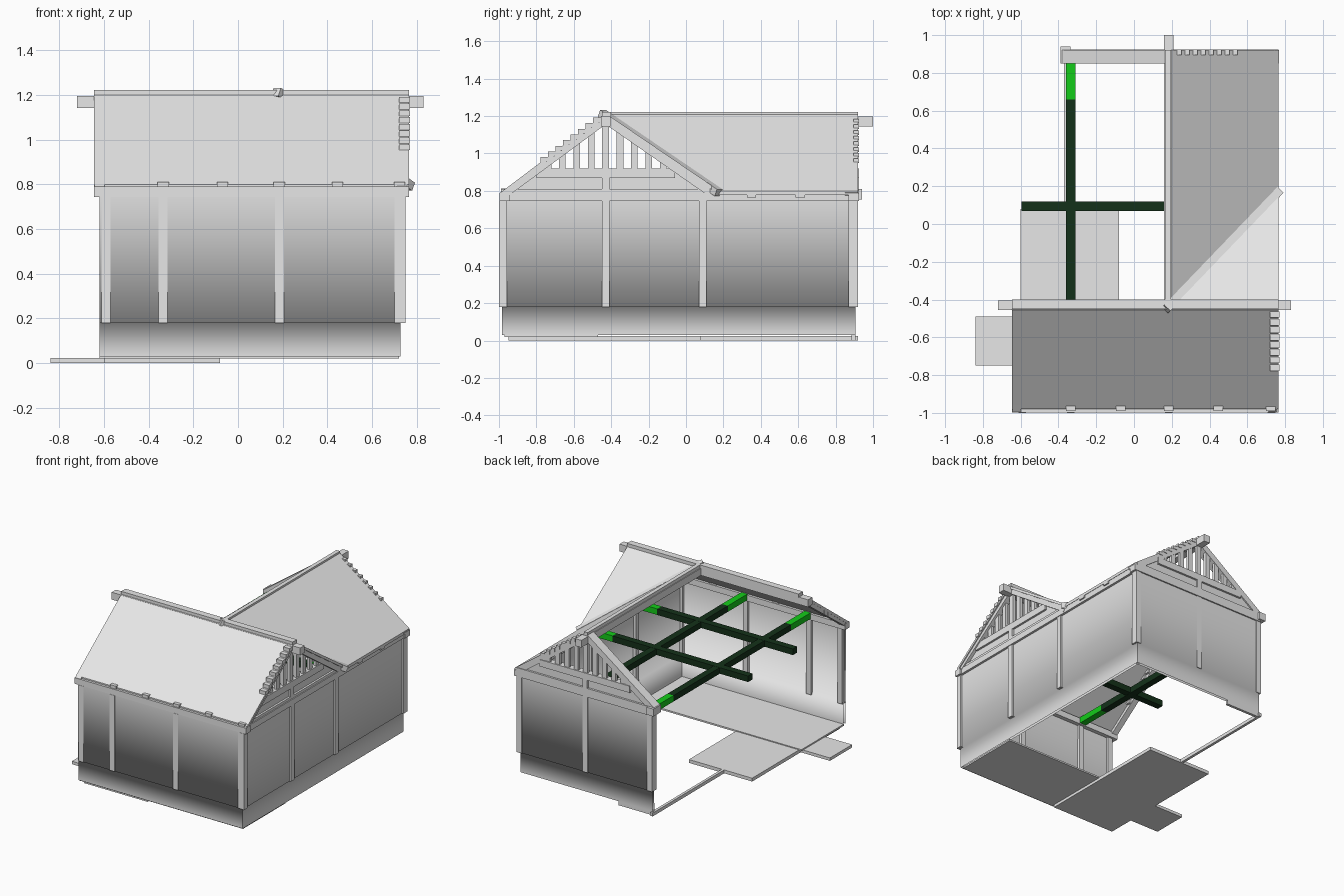
import bpy, bmesh
from mathutils import Vector

cube = bpy.data.objects.get("Cube")
if cube:
    bpy.data.objects.remove(cube, do_unlink=True)


def material(name, rgb):
    m = bpy.data.materials.new(name)
    m.use_nodes = True
    m.diffuse_color = (*rgb, 1)
    node = next(n for n in m.node_tree.nodes if n.type == 'BSDF_PRINCIPLED')
    node.inputs["Base Color"].default_value = (*rgb, 1)
    return m


GREY = material("plain grey", (0.8, 0.8, 0.8))
GREEN = material("bright green", (0.007, 0.6, 0.01))
DARK = material("dark green", (0.007, 0.031, 0.01))


def finish(name, bm, mat=GREY):
    mesh = bpy.data.meshes.new(name)
    bm.to_mesh(mesh)
    bm.free()
    mesh.materials.append(mat)
    obj = bpy.data.objects.new(name, mesh)
    bpy.context.collection.objects.link(obj)
    return obj


def box(name, x, y, z, mat=GREY):
    bm = bmesh.new()
    bmesh.ops.create_cube(bm, size=1)
    for v in bm.verts:
        v.co = [(a + b) / 2 + c * (b - a) for (a, b), c in zip((x, y, z), v.co)]
    return finish(name, bm, mat)


def beam(name, p, q, width, height):
    p, q = Vector(p), Vector(q)
    d = q - p
    bm = bmesh.new()
    bmesh.ops.create_cube(bm, size=1)
    rot = d.to_track_quat('X', 'Z')
    for v in bm.verts:
        v.co = rot @ Vector((v.co.x * d.length, v.co.y * width, v.co.z * height)) + (p + q) / 2
    return finish(name, bm)


def slab(name, points, offset):
    bm = bmesh.new()
    face = bm.faces.new([bm.verts.new(p) for p in points])
    grown = bmesh.ops.extrude_face_region(bm, geom=[face], use_keep_orig=True)
    bmesh.ops.translate(bm, vec=offset, verts=[g for g in grown["geom"] if isinstance(g, bmesh.types.BMVert)])
    bmesh.ops.recalc_face_normals(bm, faces=bm.faces)
    return finish(name, bm)


def wall(name, a, b):
    # Skirt, small overhanging ledge and wall panel, softly shaded
    a, b = Vector((*a, 0)), Vector((*b, 0))
    d = (b - a).normalized()
    out = Vector((d.y, -d.x, 0))
    bm = bmesh.new()
    rows = []
    for off, z in ((0, 0.03), (0, 0.18), (0.01, 0.18), (0.01, 0.77)):
        rows.append([bm.verts.new(p + out * off + Vector((0, 0, z))) for p in (a, b)])
    for low, high in zip(rows, rows[1:]):
        bm.faces.new((low[0], low[1], high[1], high[0])).smooth = True
    obj = finish(name, bm)
    mod = obj.modifiers.new("thickness", 'SOLIDIFY')
    mod.thickness = 0.02
    mod.offset = -1
    mod.use_rim = False


RIDGE_Y, RIDGE_X = -0.43, 0.185
FRONT, BACK, SIDE = -0.985, 0.905, 0.728
EAVE, TOP = 0.8, 1.215

# Walls
wall("front_wall", (-0.62, FRONT), (SIDE, FRONT))
wall("side_wall", (SIDE, FRONT), (SIDE, BACK))
wall("back_wall", (SIDE, BACK), (-0.36, BACK))
box("back_wall_foot", (-0.36, -0.08), (0.885, 0.905), (0, 0.03))

# Floors and sills
box("front_floor", (-0.62, 0.72), (-0.97, -0.47), (0.02, 0.032))
box("room_floor", (-0.6, -0.08), (-0.95, 0.08), (0, 0.025))
box("door_step", (-0.84, -0.6), (-0.75, -0.49), (0, 0.022))
box("open_side_sill", (-0.37, -0.35), (0.08, 0.92), (0, 0.025))

# Posts
for x in (-0.592, -0.335, RIDGE_X, 0.728):
    box("front_post", (x - 0.02, x + 0.02), (-1.0, -0.96), (0.18, 0.745))
for y in (-0.978, RIDGE_Y, 0.09, 0.89):
    box("side_post", (0.7, 0.75), (y - 0.02, y + 0.02), (0.18, 0.745))
for x in (-0.345, RIDGE_X, 0.728):
    box("back_post", (x - 0.02, x + 0.02), (0.87, 0.92), (0.18, 0.745))

# Wall plates
box("front_plate", (-0.645, 0.765), (-0.998, -0.945), (0.745, 0.79))
box("side_plate", (0.7, 0.755), (-0.98, 0.92), (0.745, 0.79))
box("back_plate", (-0.36, 0.765), (0.87, 0.925), (0.745, 0.79))

# Gable panels, rails, short posts and slats
HALF = 0.56


def gable(place, centre, side):
    def at(u, depth):
        return (depth, u) if side else (u, depth)

    def part(name, u, depth, z):
        xy = (depth, u) if side else (u, depth)
        box(name, *xy, z)

    wall_at = SIDE if side else BACK
    outline = [(centre - HALF, 0.77), (centre + HALF, 0.77), (centre + 0.37, 0.92), (centre - 0.37, 0.92)]
    shift = (-0.02, 0, 0) if side else (0, -0.02, 0)
    slab(place + "_gable_panel", [(*at(u, wall_at + 0.005), z) for u, z in outline], shift)
    part(place + "_gable_rail", (centre - 0.37, centre + 0.37), (wall_at - 0.03, wall_at + 0.02), (0.87, 0.92))
    part(place + "_lower_rail", (centre - HALF, centre + HALF), (wall_at - 0.03, wall_at + 0.02), (0.77, 0.81))
    part(place + "_short_post", (centre - 0.02, centre + 0.02), (wall_at - 0.02, wall_at + 0.02), (0.81, 0.87))
    for k in range(-4, 5):
        u = centre + 0.077 * k
        part(place + "_slat", (u - 0.018, u + 0.018), (wall_at - 0.01, wall_at + 0.012),
             (0.91, 1.18 - 0.74 * abs(u - centre)))


gable("side", RIDGE_Y, True)
gable("back", RIDGE_X, False)

# Rafters on the gable ends
beam("side_front_rafter", (0.735, -0.985, 0.772), (0.735, RIDGE_Y, 1.18), 0.045, 0.04)
beam("side_back_rafter", (0.735, RIDGE_Y, 1.18), (0.735, 0.16, 0.77), 0.045, 0.04)
beam("open_end_rafter", (-0.62, -0.985, 0.772), (-0.62, RIDGE_Y, 1.18), 0.045, 0.04)
beam("back_right_rafter", (RIDGE_X, 0.885, 1.19), (-0.37, 0.885, 0.79), 0.07, 0.045)
beam("back_left_rafter", (RIDGE_X, 0.885, 1.18), (0.755, 0.885, 0.775), 0.07, 0.04)
box("rafter_end_block", (-0.39, -0.335), (0.85, 0.94), (0.755, 0.81))

# Ridge beams, caps and valley beam
box("front_ridge_beam", (-0.72, 0.83), (RIDGE_Y - 0.025, RIDGE_Y + 0.025), (1.143, 1.197))
box("back_ridge_beam", (RIDGE_X - 0.025, RIDGE_X + 0.025), (RIDGE_Y, 1.0), (1.143, 1.197))
box("front_ridge_cap", (-0.645, 0.765), (-0.45, -0.4), (1.197, 1.222))
box("back_ridge_cap", (0.165, 0.195), (RIDGE_Y, 0.92), (1.197, 1.222))
beam("valley_beam", (0.17, -0.45, 1.215), (0.77, 0.175, 0.79), 0.045, 0.04)

# Roof sheets
drop = (0, 0, -0.022)
slab("front_roof", [(-0.645, -0.98, EAVE), (0.765, -0.98, EAVE),
                    (0.765, RIDGE_Y, TOP), (-0.645, RIDGE_Y, TOP)], drop)
slab("back_wing_roof", [(RIDGE_X, RIDGE_Y, TOP), (0.765, 0.18, EAVE),
                        (0.765, 0.92, EAVE), (RIDGE_X, 0.92, TOP)], drop)
slab("valley_roof", [(RIDGE_X, RIDGE_Y, TOP), (0.765, RIDGE_Y, TOP), (0.765, 0.18, EAVE)], drop)

# Batten ends along the roof verges
for i in range(8):
    t = 0.4 + 0.073 * i
    z = EAVE + t * (TOP - EAVE)
    y = -0.98 + t * 0.55
    x = 0.765 - t * 0.58
    box("front_batten_end", (0.72, 0.77), (y - 0.017, y + 0.017), (z - 0.012, z + 0.014))
    box("open_end_batten", (-0.645, -0.58), (y - 0.015, y + 0.015), (z - 0.04, z - 0.012))
    box("back_batten_end", (x - 0.015, x + 0.015), (0.895, 0.924), (z - 0.018, z + 0.006))

# Eave brackets
for x in (-0.335, -0.07, RIDGE_X, 0.445):
    box("front_eave_bracket", (x - 0.025, x + 0.025), (-0.99, -0.95), (0.785, 0.812))
for y in (0.35, 0.61):
    box("side_eave_bracket", (0.72, 0.765), (y - 0.025, y + 0.025), (0.765, 0.8))

# Tie beams with bright ends
tie = (0.752, 0.797)
for x in (-0.335, RIDGE_X):
    span = (x - 0.025, x + 0.025)
    box("long_tie_front_end", span, (-0.975, -0.72), tie, GREEN)
    box("long_tie", span, (-0.72, 0.66), tie, DARK)
    box("long_tie_back_end", span, (0.66, 0.87), tie, GREEN)
for y in (RIDGE_Y, 0.095):
    span = (y - 0.025, y + 0.025)
    box("cross_tie", (-0.595, 0.52), span, (0.753, 0.798), DARK)
    box("cross_tie_end", (0.52, 0.71), span, (0.753, 0.798), GREEN)
